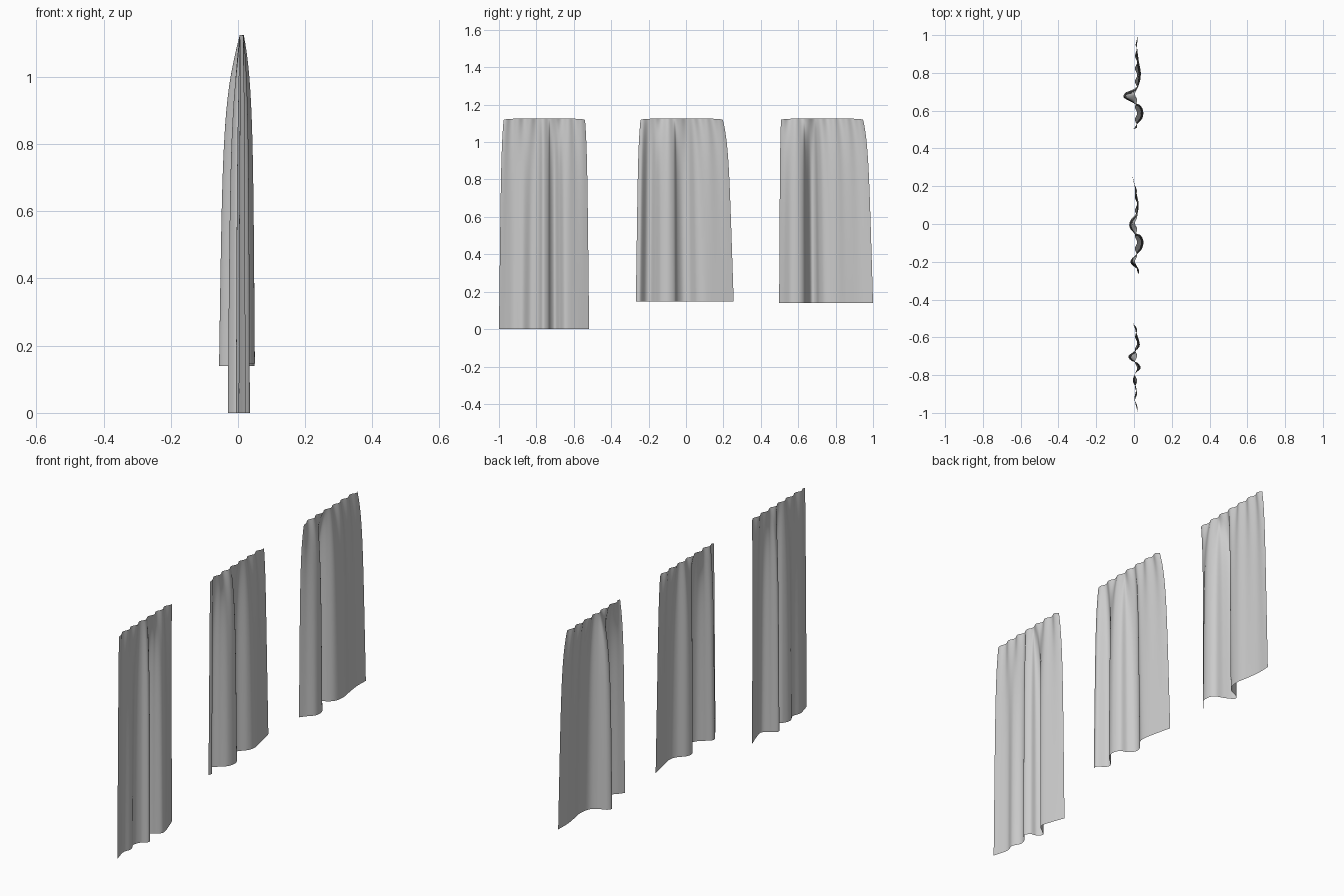
import bpy, bmesh, math
from mathutils import Vector

if "Cube" in bpy.data.objects:
    bpy.data.objects.remove(bpy.data.objects["Cube"])

TOP = 1.125
ROWS, SUB = 40, 10


def spline(pts, sub):
    """Smooth (Catmull-Rom) curve through 2D points."""
    p = [Vector(a) for a in pts]
    p = [2 * p[0] - p[1]] + p + [2 * p[-1] - p[-2]]
    out = []
    for i in range(1, len(p) - 2):
        a, b, c, d = p[i - 1:i + 3]
        for k in range(sub):
            t = k / sub
            out.append(0.5 * (2 * b + (c - a) * t + (2 * a - 5 * b + 4 * c - d) * t * t
                              + (3 * b - a - 3 * c + d) * t ** 3))
    out.append(p[-2])
    return out


def curtain(name, top_edges, hem_edges, hem_z, folds):
    """Hanging cloth: gathered at the top, opening into the fold profile (y, x) at the hem."""
    prof = spline(folds, SUB)
    y0, y1 = folds[0][0], folds[-1][0]
    bm = bmesh.new()
    grid = []
    for r in range(ROWS + 1):
        t = (r / ROWS) ** 1.5                                # denser rows near the top
        fold = 0.8 * (1 - math.exp(-t / 0.14)) + 0.2 * t     # depth of the folds
        flare = 0.45 * (1 - math.exp(-t / 0.12)) + 0.55 * t  # sideways spread
        lo = top_edges[0] + (hem_edges[0] - top_edges[0]) * flare
        hi = top_edges[1] + (hem_edges[1] - top_edges[1]) * flare
        row = []
        for q in prof:
            s = (q.x - y0) / (y1 - y0)
            pleat = 0.011 + 0.006 * math.sin(s * math.tau * 6.5 + 0.6)
            x = pleat * (1 - fold) + q.y * fold
            sag = 0.006 * abs(2 * s - 1) ** 12               # soft top corners
            z = TOP - sag * (1 - t) - (TOP - hem_z) * t
            row.append(bm.verts.new((x, lo + s * (hi - lo), z)))
        grid.append(row)
    for a, b in zip(grid, grid[1:]):
        for i in range(len(a) - 1):
            bm.faces.new((a[i], b[i], b[i + 1], a[i + 1]))
    mesh = bpy.data.meshes.new(name)
    bm.to_mesh(mesh)
    bm.free()
    for f in mesh.polygons:
        f.use_smooth = True
    obj = bpy.data.objects.new(name, mesh)
    bpy.context.collection.objects.link(obj)
    return obj


# Long curtain reaching the floor
curtain("long_curtain", (-0.975, -0.54), (-1.0, -0.518), 0.0,
        [(-1.0, 0.022), (-0.96, 0.01), (-0.92, 0.002), (-0.875, 0.013), (-0.83, -0.006),
         (-0.79, 0.008), (-0.765, 0.035), (-0.735, 0.02), (-0.725, -0.012), (-0.70, -0.03),
         (-0.675, 0.0), (-0.645, 0.03), (-0.59, 0.018), (-0.518, -0.008)])

# Middle short curtain
curtain("middle_curtain", (-0.243, 0.197), (-0.268, 0.255), 0.147,
        [(-0.268, 0.022), (-0.245, 0.025), (-0.215, -0.012), (-0.19, -0.016), (-0.165, 0.01),
         (-0.135, 0.04), (-0.095, 0.05), (-0.06, 0.035), (-0.045, 0.0), (-0.015, -0.024),
         (0.02, -0.018), (0.06, 0.015), (0.10, 0.025), (0.17, 0.012), (0.255, -0.008)])

# End short curtain
curtain("end_curtain", (0.508, 0.947), (0.498, 1.0), 0.14,
        [(0.498, -0.006), (0.525, 0.014), (0.56, 0.044), (0.60, 0.048), (0.63, 0.03),
         (0.645, -0.01), (0.67, -0.054), (0.695, -0.045), (0.715, 0.0), (0.745, 0.028),
         (0.80, 0.036), (0.86, 0.026), (0.93, 0.017), (1.0, 0.018)])
